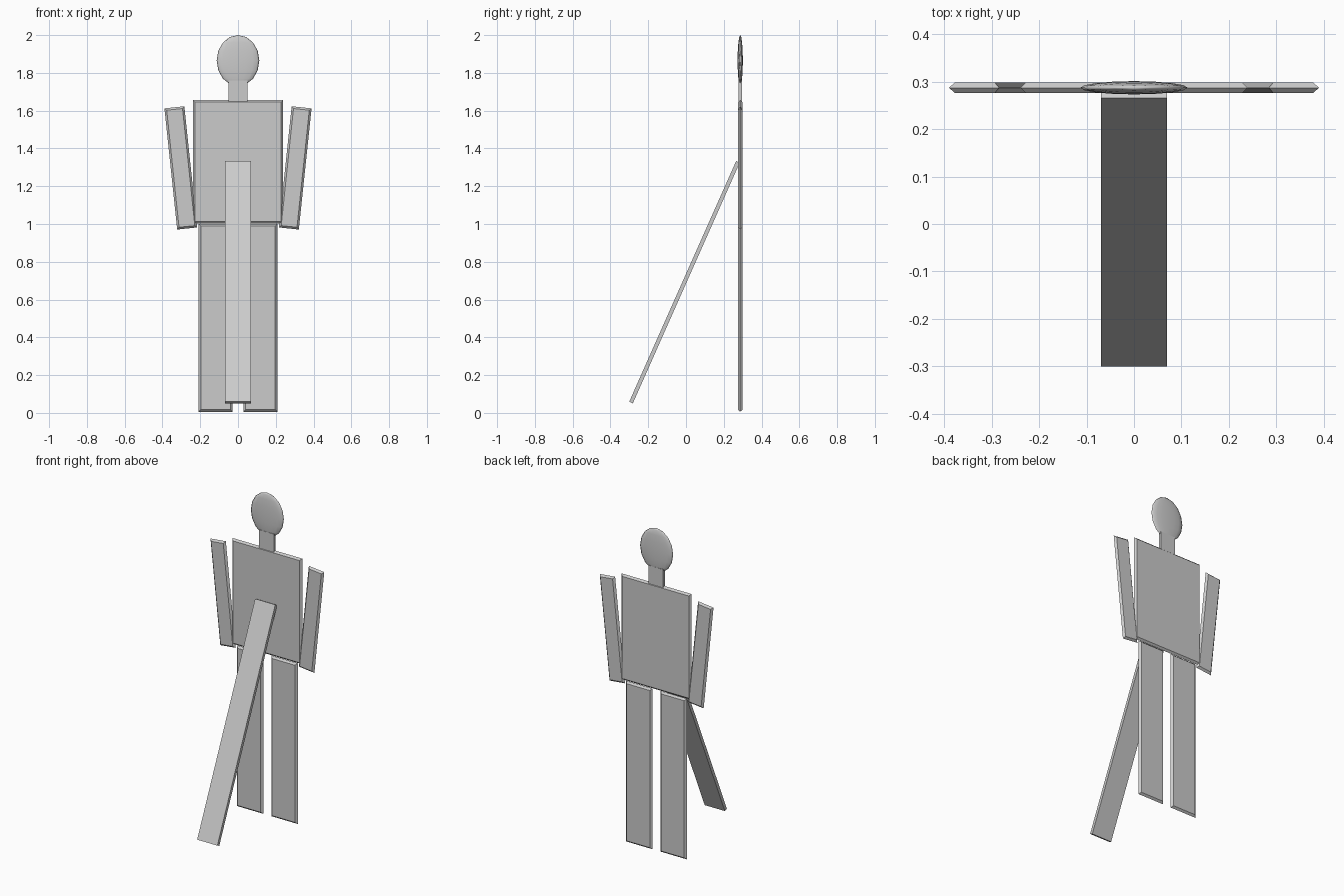
import bpy, bmesh, math
from mathutils import Matrix, Vector

cube = bpy.data.objects.get("Cube")
if cube:
    bpy.data.objects.remove(cube, do_unlink=True)

grey = bpy.data.materials.new("plain grey")
grey.use_nodes = True
colour = (0.6, 0.6, 0.6, 1)
grey.diffuse_color = colour
grey.node_tree.nodes["Principled BSDF"].inputs["Base Color"].default_value = colour

PLATE_Y = 0.287     # middle plane of the standing figure
HALF = 0.0115       # half thickness of the plates
BEVEL = 0.011       # how far the faces sit inside the ridge


def finish(name, bm):
    bmesh.ops.recalc_face_normals(bm, faces=bm.faces)
    mesh = bpy.data.meshes.new(name)
    bm.to_mesh(mesh)
    bm.free()
    mesh.materials.append(grey)
    obj = bpy.data.objects.new(name, mesh)
    bpy.context.collection.objects.link(obj)
    return obj


def plate(name, x, z, width, height, tilt=0.0):
    """Flat panel whose rim is chamfered to a ridge on its middle plane."""
    bm = bmesh.new()
    rings = []
    for y, inset in ((-HALF, BEVEL), (0, 0), (HALF, BEVEL)):
        w, h = width / 2 - inset, height / 2 - inset
        rings.append([bm.verts.new((sx * w, y, sz * h))
                      for sx, sz in ((-1, -1), (1, -1), (1, 1), (-1, 1))])
    for a, b in zip(rings, rings[1:]):
        for i in range(4):
            j = (i + 1) % 4
            bm.faces.new((a[i], a[j], b[j], b[i]))
    bm.faces.new(rings[0])
    bm.faces.new(rings[-1])
    bm.transform(Matrix.Translation((x, PLATE_Y, z)) @ Matrix.Rotation(tilt, 4, 'Y'))
    return finish(name, bm)


def box(name, centre, size, tilt=0.0):
    bm = bmesh.new()
    bmesh.ops.create_cube(bm, size=1, matrix=Matrix.Translation(centre)
                          @ Matrix.Rotation(tilt, 4, 'X') @ Matrix.Diagonal((*size, 1)))
    return finish(name, bm)


# Body panels
plate("torso", 0, 1.329, 0.478, 0.654)
for side, s in (("left", 1), ("right", -1)):
    plate(side + "_leg", s * 0.118, 0.503, 0.18, 0.994)
    plate(side + "_arm", s * 0.303, 1.297, 0.106, 0.645, s * math.radians(6))

# Neck and flattened head
box("neck", (0, PLATE_Y, 1.70), (0.102, 0.018, 0.12))
bm = bmesh.new()
bmesh.ops.create_uvsphere(bm, u_segments=16, v_segments=8, radius=1)
bm.transform(Matrix.Translation((0, PLATE_Y, 1.865)) @ Matrix.Diagonal((0.113, 0.014, 0.135, 1)))
head = finish("head", bm)
for face in head.data.polygons:
    face.use_smooth = True

# Slanted support board leaning against the torso
low, high = Vector((0, -0.291, 0.055)), Vector((0, 0.275, 1.329))
run = high - low
box("support_board", (low + high) / 2, (0.138, 0.021, run.length), -math.atan2(run.y, run.z))
